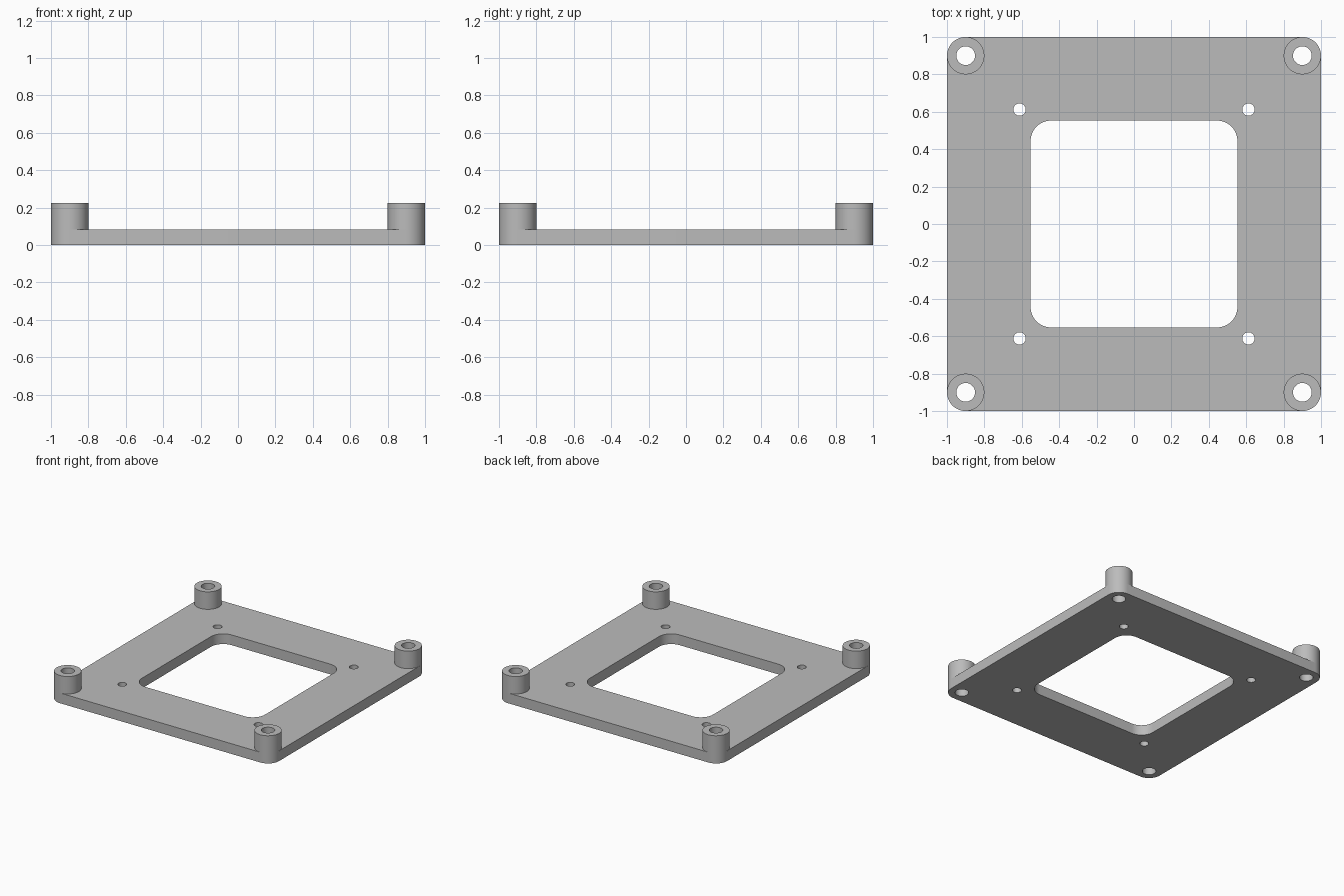
import bpy
import bmesh
from math import cos, sin, pi

cube = bpy.data.objects.get("Cube")
if cube:
    bpy.data.objects.remove(cube, do_unlink=True)

PLATE_TOP = 0.083
POST_TOP = 0.225
POST_POS, POST_R, BORE_R = 0.9, 0.1, 0.05
SCREW_POS, SCREW_R = 0.612, 0.033
CORNERS = [(1, 1), (-1, 1), (-1, -1), (1, -1)]

grey = bpy.data.materials.new("plain grey")
grey.use_nodes = True
colour = (0.5, 0.5, 0.5, 1)
grey.diffuse_color = colour
grey.node_tree.nodes["Principled BSDF"].inputs["Base Color"].default_value = colour


def circle(x, y, r, n=48):
    return [(x + r * cos(2 * pi * i / n), y + r * sin(2 * pi * i / n)) for i in range(n)]


def rounded_square(half, r, n=12):
    points = []
    for q, (sx, sy) in enumerate(CORNERS):
        for i in range(n + 1):
            a = (q + i / n) * pi / 2
            points.append((sx * (half - r) + r * cos(a), sy * (half - r) + r * sin(a)))
    return points


def extrude_outline(name, loops, z0, z1):
    """Fill the first loop, leave the others as holes, and extrude it."""
    curve = bpy.data.curves.new(name + "_outline", "CURVE")
    curve.dimensions = "2D"
    curve.fill_mode = "BOTH"
    curve.extrude = (z1 - z0) / 2
    for loop in loops:
        spline = curve.splines.new("POLY")
        spline.points.add(len(loop) - 1)
        for point, (x, y) in zip(spline.points, loop):
            point.co = (x, y, 0, 1)
        spline.use_cyclic_u = True
    source = bpy.data.objects.new(name + "_outline", curve)
    bpy.context.collection.objects.link(source)
    graph = bpy.context.evaluated_depsgraph_get()
    mesh = bpy.data.meshes.new_from_object(source.evaluated_get(graph))
    bpy.data.objects.remove(source, do_unlink=True)

    # Weld the caps to the walls
    bm = bmesh.new()
    bm.from_mesh(mesh)
    bmesh.ops.remove_doubles(bm, verts=bm.verts, dist=0.0001)
    bmesh.ops.recalc_face_normals(bm, faces=bm.faces)
    bmesh.ops.translate(bm, verts=bm.verts, vec=(0, 0, (z0 + z1) / 2))
    bm.to_mesh(mesh)
    bm.free()

    mesh.name = name
    mesh.materials.clear()
    mesh.materials.append(grey)
    obj = bpy.data.objects.new(name, mesh)
    bpy.context.collection.objects.link(obj)
    bpy.ops.object.select_all(action="DESELECT")
    obj.select_set(True)
    bpy.context.view_layer.objects.active = obj
    bpy.ops.object.shade_smooth_by_angle()
    return obj


# Base plate with its window, corner bores and screw holes
loops = [rounded_square(1, POST_R), rounded_square(0.553, 0.11)]
for sx, sy in CORNERS:
    loops.append(circle(sx * POST_POS, sy * POST_POS, BORE_R))
    loops.append(circle(sx * SCREW_POS, sy * SCREW_POS, SCREW_R, 32))
extrude_outline("base_plate", loops, 0, PLATE_TOP)

# Hollow corner posts standing on the plate
for sx, sy in CORNERS:
    name = ("back" if sy > 0 else "front") + ("_left" if sx > 0 else "_right") + "_post"
    x, y = sx * POST_POS, sy * POST_POS
    extrude_outline(name, [circle(x, y, POST_R), circle(x, y, BORE_R)], PLATE_TOP, POST_TOP)
